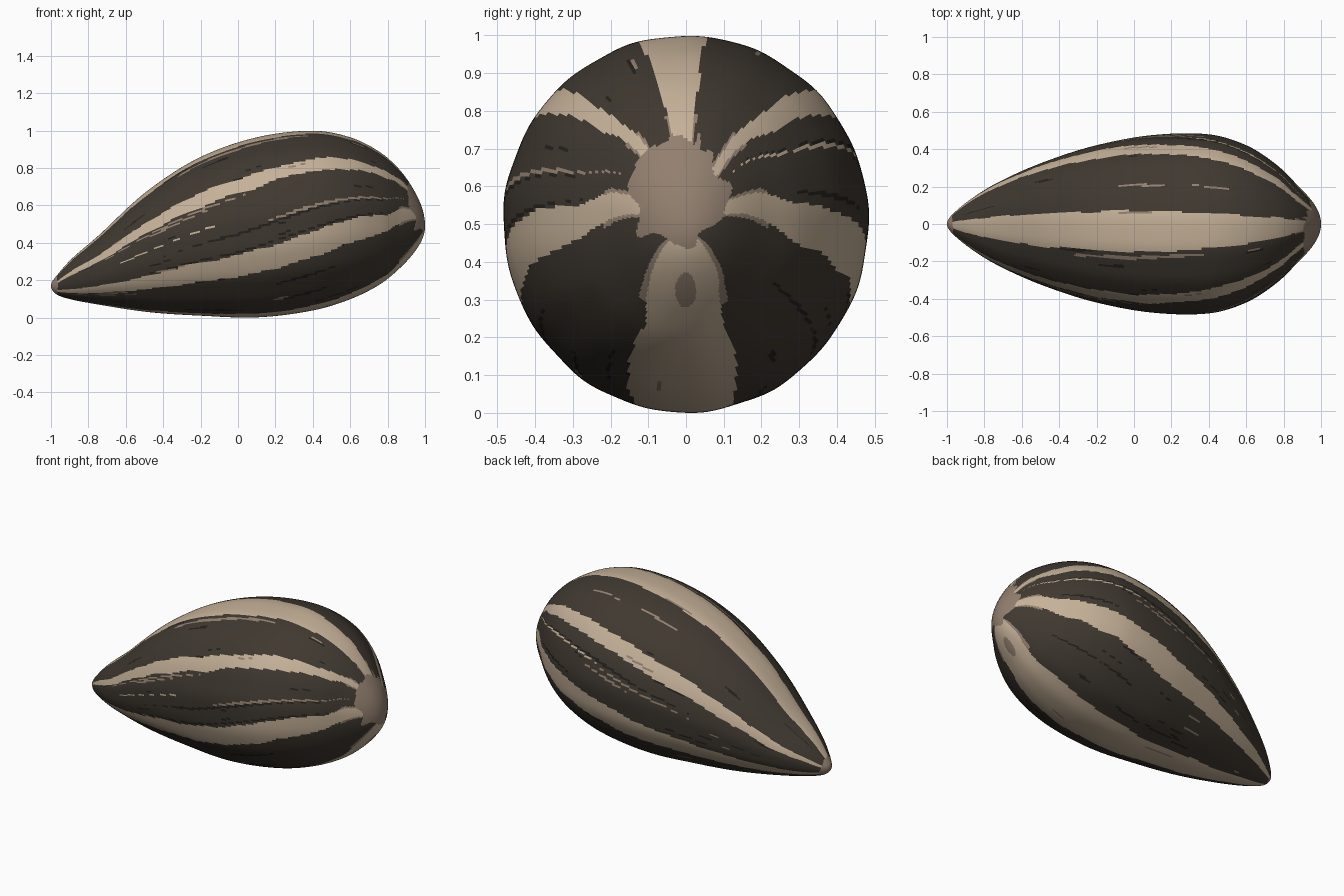
import bpy, bmesh, math, random
from mathutils import Vector, noise

if "Cube" in bpy.data.objects:
    bpy.data.objects.remove(bpy.data.objects["Cube"])

random.seed(7)
RINGS, SIDES = 230, 260

# Side and plan outline of the seed: x, top z, bottom z, half width
OUTLINE = [
    (-1.0, .17, .17, 0), (-.97, .225, .125, .052), (-.9, .305, .10, .112),
    (-.74, .445, .07, .215), (-.47, .69, .03, .335), (-.2, .86, .012, .42),
    (.1, .965, .003, .474), (.4, 1.0, .04, .478), (.6, .965, .10, .42),
    (.76, .885, .18, .318), (.87, .785, .27, .212), (.95, .665, .36, .125),
    (1.0, .49, .49, 0)]
KNOTS = [math.acos(-p[0]) for p in OUTLINE]


def slope(i, c):
    a, b = max(i - 1, 0), min(i + 1, len(OUTLINE) - 1)
    return (OUTLINE[b][c] - OUTLINE[a][c]) / (KNOTS[b] - KNOTS[a])


def outline(t, c):
    """Smooth value of outline column c at parameter t (x = -cos t)."""
    i = 0
    while i < len(KNOTS) - 2 and t > KNOTS[i + 1]:
        i += 1
    h = KNOTS[i + 1] - KNOTS[i]
    s = (t - KNOTS[i]) / h
    return ((2*s**3 - 3*s*s + 1) * OUTLINE[i][c] + (s**3 - 2*s*s + s) * h * slope(i, c)
            + (3*s*s - 2*s**3) * OUTLINE[i + 1][c] + (s**3 - s*s) * h * slope(i + 1, c))


def material(name, rgb):
    m = bpy.data.materials.new(name)
    m.diffuse_color = (*rgb, 1)
    m.use_nodes = True
    m.node_tree.nodes["Principled BSDF"].inputs["Base Color"].default_value = m.diffuse_color
    return m


MATS = [material("dark_hull", (.050, .040, .030)),
        material("pale_stripe", (.56, .44, .315)),
        material("tan_scar", (.29, .215, .16)),
        material("black_streak", (.018, .015, .012))]
DARK, PALE, TAN, BLACK = range(4)

# Lengthwise stripes: angle in degrees (0 = +y, 90 = up), half width
STRIPES = [(95, 13.5), (30, 6), (-25, 8.5), (-91, 14.5), (205, 8), (150, 5.5)]

# Thin streaks: angle, half width, start x, end x, colour
STREAKS = [(113, 1.3, -.35, .4, TAN), (63, .9, -.1, .2, TAN), (61, .8, .3, .55, TAN),
           (10, .9, .3, .95, PALE), (8, .6, -.3, .3, TAN), (181, .9, .15, .9, TAN),
           (183, .8, -.4, .8, BLACK), (12, .8, -.3, .9, BLACK), (195, .7, -.5, .85, BLACK),
           (158, .7, -.75, .05, TAN), (-90, 4, .88, .96, TAN), (72, 4, .9, .97, TAN),
           (173, .6, -.7, -.1, PALE)]
for i in range(90):
    length = random.uniform(.06, .35)
    start = random.uniform(-.95, .85 - length)
    STREAKS.append((random.uniform(-90, 270), random.uniform(.4, 1.0), start,
                    start + length, BLACK if i % 5 else TAN))


def gap(a, b):
    return abs((a - b + 180) % 360 - 180)


def colour(co, deg):
    x = co.x
    wobble = noise.noise(Vector((x * 5, co.y * 14, co.z * 14)))
    # Scar at the blunt end and the pointed tip
    if x > .8 and math.hypot(co.y + .025, (co.z - .585) * .85) < .125 + .035 * wobble:
        return TAN
    if x < -.965 + .02 * wobble:
        return TAN
    # Stripes lean around the tilted axis of the seed
    lean = (26 if x > 0 else 15) * x + 100 * max(0, x - .8)
    u = deg - lean * math.cos(math.radians(deg))
    on_stripe = any(gap(u, c) + 1.6 * wobble < w for c, w in STRIPES)
    for c, w, x0, x1, mat in STREAKS:
        if x0 < x < x1 and not (on_stripe and mat == BLACK):
            taper = math.sin(math.pi * (x - x0) / (x1 - x0)) ** .5
            if gap(u, c) + .4 * wobble < w * taper:
                return mat
    if on_stripe:
        return PALE
    # Tan fringe beside the stripes toward the blunt end
    if x > .86 and any(gap(u, c) + 2 * wobble < w + 3 for c, w in STRIPES):
        return TAN
    return DARK


# Seed hull: elliptical rings closed by a point at each end
bm = bmesh.new()
rings = []
for i in range(1, RINGS):
    t = math.pi * i / RINGS
    top, bot, wid = (outline(t, c) for c in (1, 2, 3))
    ring = []
    for j in range(SIDES):
        a = math.tau * j / SIDES
        ridge = 1 + .005 * math.sin(t) * (math.sin(11 * a) + math.sin(17 * a + 1)) * .5
        ring.append(bm.verts.new((-math.cos(t), wid * ridge * math.cos(a),
                                  (top + bot) / 2 + (top - bot) / 2 * ridge * math.sin(a))))
    rings.append(ring)
tip = bm.verts.new((-1, 0, .17))
nose = bm.verts.new((1, 0, .49))


def add_face(verts, j):
    f = bm.faces.new(verts)
    f.smooth = True
    f.material_index = colour(f.calc_center_median(), 360 * (j + .5) / SIDES)


for j in range(SIDES):
    k = (j + 1) % SIDES
    add_face((tip, rings[0][k], rings[0][j]), j)
    add_face((nose, rings[-1][j], rings[-1][k]), j)
    for r, s in zip(rings, rings[1:]):
        add_face((r[j], r[k], s[k], s[j]), j)

bmesh.ops.recalc_face_normals(bm, faces=bm.faces)
low = min(v.co.z for v in bm.verts)
bmesh.ops.translate(bm, verts=bm.verts, vec=(0, 0, -low))
mesh = bpy.data.meshes.new("seed_hull")
bm.to_mesh(mesh)
bm.free()
for m in MATS:
    mesh.materials.append(m)
bpy.context.collection.objects.link(bpy.data.objects.new("seed_hull", mesh))
